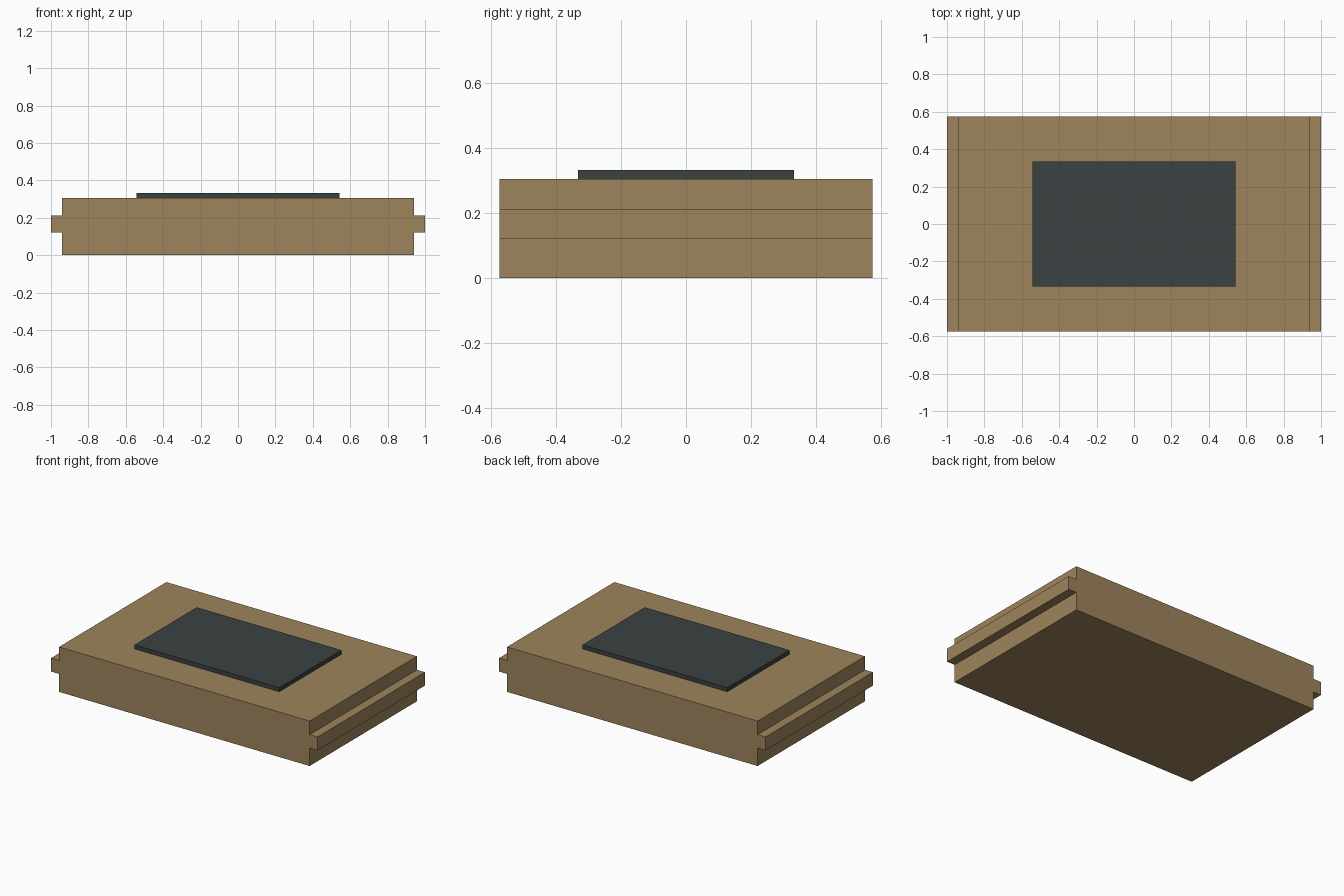
import bpy
import bmesh

if "Cube" in bpy.data.objects:
    bpy.data.objects.remove(bpy.data.objects["Cube"])


def material(name, rgb):
    mat = bpy.data.materials.new(name)
    mat.diffuse_color = (*rgb, 1.0)
    mat.use_nodes = True
    mat.node_tree.nodes["Principled BSDF"].inputs["Base Color"].default_value = mat.diffuse_color
    return mat


def extrude_profile(name, profile, half_depth, mat):
    """Extrude an x-z outline along y, centred on y = 0."""
    bm = bmesh.new()
    face = bm.faces.new([bm.verts.new((x, -half_depth, z)) for x, z in profile])
    ext = bmesh.ops.extrude_face_region(bm, geom=[face])
    moved = [v for v in ext["geom"] if isinstance(v, bmesh.types.BMVert)]
    bmesh.ops.translate(bm, verts=moved, vec=(0, 2 * half_depth, 0))
    bmesh.ops.recalc_face_normals(bm, faces=bm.faces[:])
    mesh = bpy.data.meshes.new(name)
    bm.to_mesh(mesh)
    bm.free()
    mesh.materials.append(mat)
    obj = bpy.data.objects.new(name, mesh)
    bpy.context.collection.objects.link(obj)
    return obj


tan = material("tan", (0.337, 0.231, 0.107))
charcoal = material("charcoal", (0.044, 0.053, 0.054))

# Slab with a side rail along each end, mirrored from its right half outline
right = [(0.94, 0), (0.94, 0.122), (1.0, 0.122),
         (1.0, 0.213), (0.94, 0.213), (0.94, 0.305)]
left = [(-x, z) for x, z in reversed(right)]
extrude_profile("slab_with_rails", right + left, 0.575, tan)

# Dark raised panel on top
panel = [(-0.543, 0.305), (0.543, 0.305), (0.543, 0.333), (-0.543, 0.333)]
extrude_profile("top_panel", panel, 0.333, charcoal)
